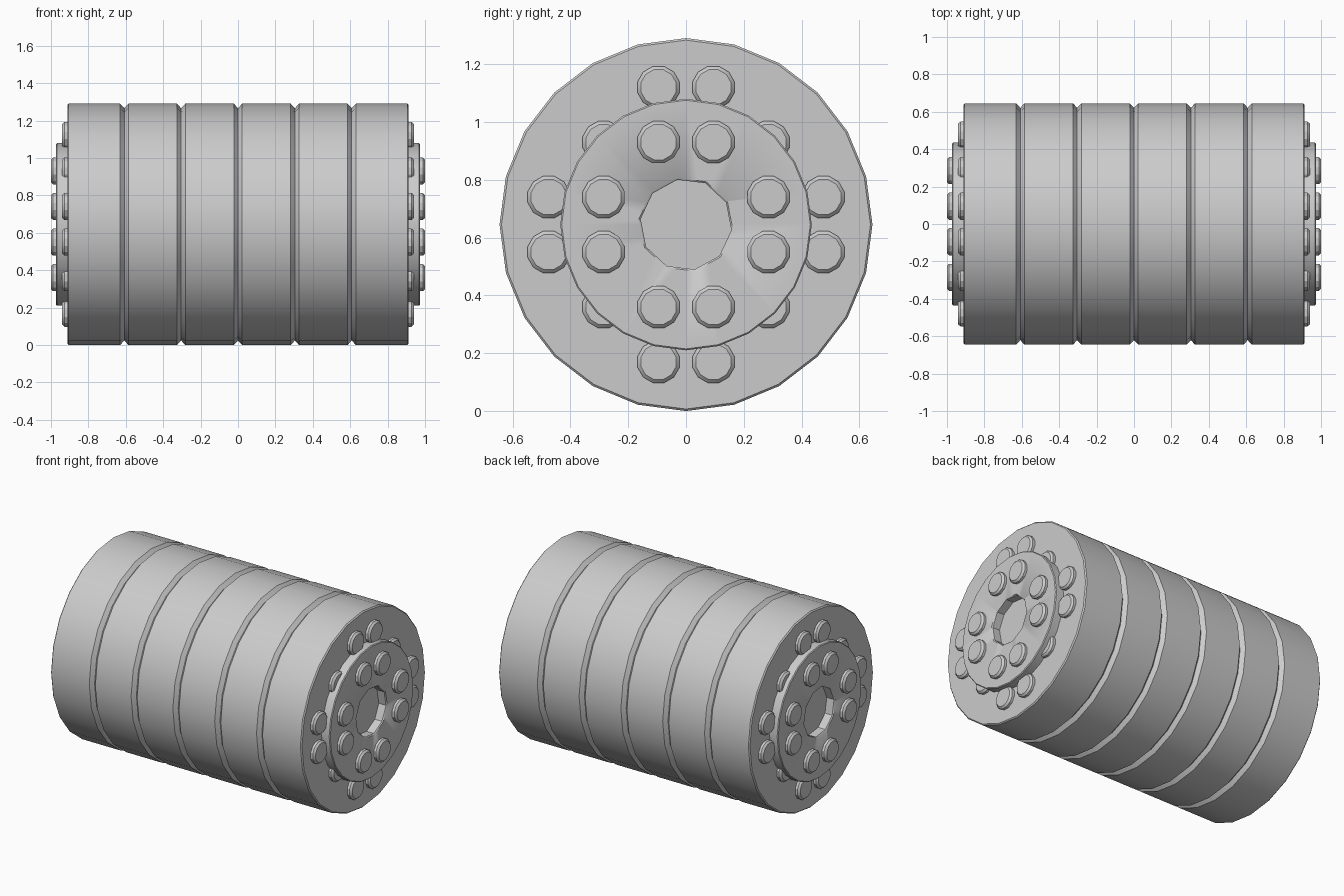
import bpy
from math import cos, sin, pi, radians
from mathutils import Vector

cube = bpy.data.objects.get("Cube")
if cube:
    bpy.data.objects.remove(cube, do_unlink=True)

R = 0.645          # drum radius, also height of the axis
END = 0.912        # drum half length
HUB = 0.972        # outer face of the hub plates
STEP = 0.095       # half the bolt spacing

grey = bpy.data.materials.new("plain grey")
grey.use_nodes = True
grey.diffuse_color = (0.6, 0.6, 0.6, 1)
grey.node_tree.nodes["Principled BSDF"].inputs["Base Color"].default_value = (0.6, 0.6, 0.6, 1)


def lathe(name, profile, sides, y=0.0, z=0.0, start=0.0, smooth=30):
    """Turn (x, radius) points about an axis along x; radius 0 closes an end."""
    verts, faces, rings = [], [], []
    for x, r in profile:
        count = sides if r > 0 else 1
        rings.append(range(len(verts), len(verts) + count))
        for i in range(count):
            a = start + 2 * pi * i / sides
            verts.append(Vector((x, y + r * cos(a), R + z + r * sin(a))))
    for a, b in zip(rings, rings[1:]):
        for i in range(sides):
            j = (i + 1) % sides
            loop = [a[i % len(a)], a[j % len(a)], b[j % len(b)], b[i % len(b)]]
            faces.append(list(dict.fromkeys(loop)))
    mesh = bpy.data.meshes.new(name)
    mesh.from_pydata(verts, [], faces)
    mesh.materials.append(grey)
    obj = bpy.data.objects.new(name, mesh)
    bpy.context.collection.objects.link(obj)
    bpy.ops.object.select_all(action="DESELECT")
    obj.select_set(True)
    bpy.context.view_layer.objects.active = obj
    # Consistent outward normals
    bpy.ops.object.mode_set(mode="EDIT")
    bpy.ops.mesh.select_all(action="SELECT")
    bpy.ops.mesh.normals_make_consistent(inside=False)
    bpy.ops.object.mode_set(mode="OBJECT")
    bpy.ops.object.shade_smooth_by_angle(angle=radians(smooth))
    return obj


# Drum of six bands separated by V grooves
width = 2 * END / 6
profile = [(-END, 0), (-END, R - 0.007), (-END + 0.007, R)]
for k in range(1, 6):
    x = -END + k * width
    profile += [(x - 0.022, R), (x, R - 0.024), (x + 0.022, R)]
profile += [(END - 0.007, R), (END, R - 0.007), (END, 0)]
lathe("drum", profile, 24)


def bolt(name, base, side, y, z):
    top = base + 0.028
    points = [(base - 0.01, 0.075), (top - 0.012, 0.075), (top, 0.063), (top, 0)]
    lathe(name, [(side * x, r) for x, r in points], 12, y, z, pi / 12, 25)


for side, label in ((1, "left"), (-1, "right")):
    # Hub plate, with its rim and flat ring
    plate = [(END, 0.435), (HUB - 0.005, 0.435), (HUB, 0.430), (HUB, 0.161)]
    hub = lathe(label + "_hub_plate", [(side * x, r) for x, r in plate] , 120)
    bpy.data.objects.remove(hub, do_unlink=True)

    # Solid plate cut by a ten-sided socket
    solid = [(END - 0.02, 0), (END - 0.02, 0.435), (HUB - 0.005, 0.435), (HUB, 0.430), (HUB, 0)]
    hub = lathe(label + "_hub_plate", [(side * x, r) for x, r in solid], 24)
    cut = [(END + 0.002, 0), (END + 0.002, 0.158), (HUB - 0.006, 0.158), (HUB + 0.006, 0.170), (HUB + 0.006, 0)]
    cutter = lathe(label + "_socket_cutter", [(side * x, r) for x, r in cut], 10, start=radians(29))
    cutter.hide_render = True
    cutter.hide_set(True)
    mod = hub.modifiers.new("socket", "BOOLEAN")
    mod.operation = "DIFFERENCE"
    mod.solver = "EXACT"
    mod.object = cutter
    bpy.context.view_layer.objects.active = hub
    bpy.ops.object.modifier_apply(modifier=mod.name)
    bpy.data.objects.remove(cutter, do_unlink=True)

    # Bolts on a square lattice: inner ring on the hub, outer ring on the drum
    for i in (-5, -3, -1, 1, 3, 5):
        for j in (-5, -3, -1, 1, 3, 5):
            d = i * i + j * j
            if d == 10:
                bolt(label + "_hub_bolt", HUB, side, i * STEP, j * STEP)
            elif d in (18, 26):
                bolt(label + "_drum_bolt", END, side, i * STEP, j * STEP)
